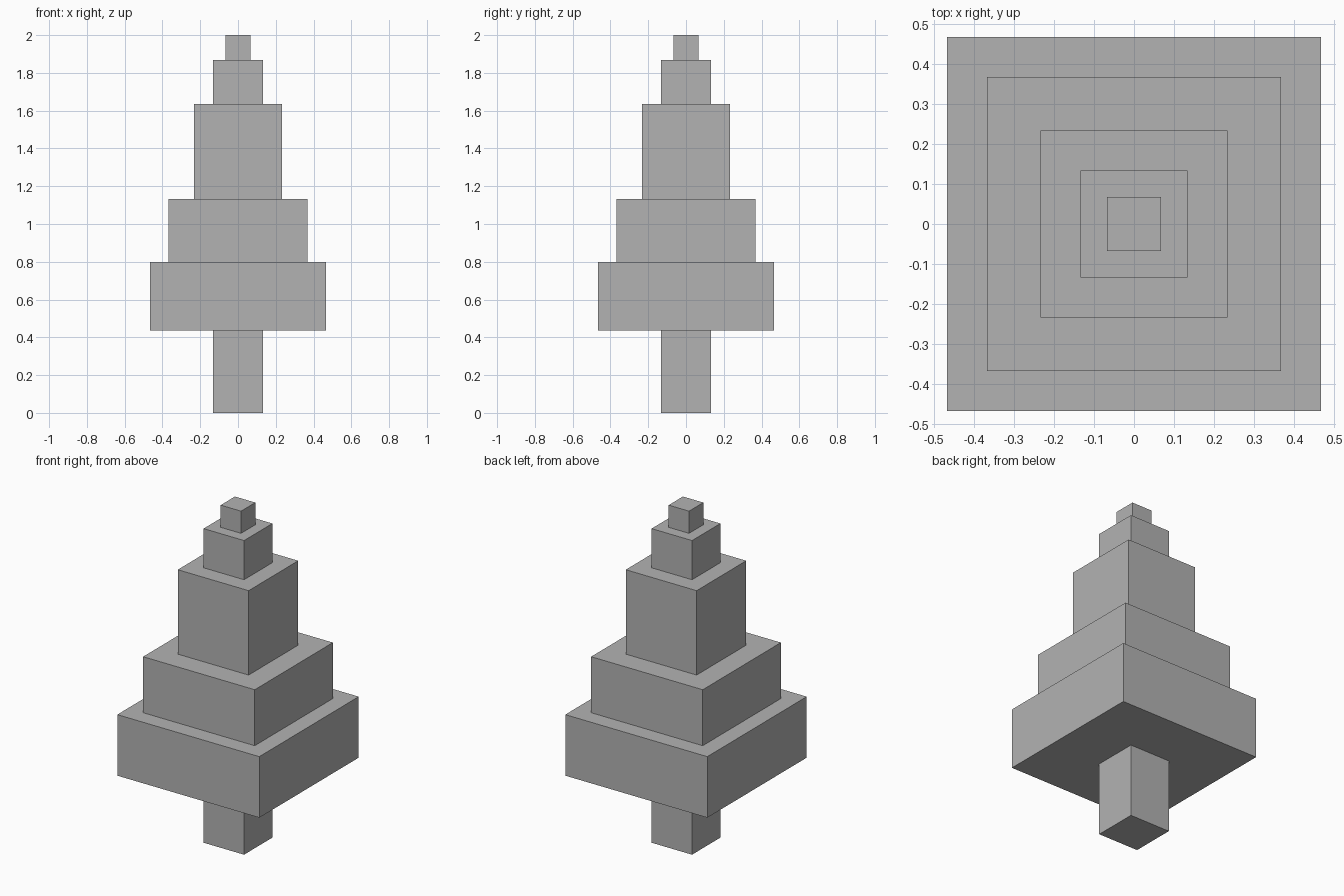
import bpy

# Remove the default cube
cube = bpy.data.objects.get("Cube")
if cube:
    bpy.data.objects.remove(cube, do_unlink=True)

# Single plain grey
grey = bpy.data.materials.new("plain_grey")
grey.use_nodes = True
colour = (0.45, 0.45, 0.45, 1.0)
grey.diffuse_color = colour
grey.node_tree.nodes["Principled BSDF"].inputs["Base Color"].default_value = colour


def add_block(name, half_width, bottom, top):
    """Square block centred on the vertical axis."""
    bpy.ops.mesh.primitive_cube_add(size=1, location=(0, 0, (bottom + top) / 2))
    block = bpy.context.object
    block.name = name
    block.scale = (half_width * 2, half_width * 2, top - bottom)
    bpy.ops.object.transform_apply(location=False, rotation=False, scale=True)
    block.data.materials.append(grey)


# Trunk and stacked foliage tiers: name, half width, top height
parts = [
    ("trunk", 0.133, 0.437),
    ("lowest_tier", 0.467, 0.8),
    ("lower_tier", 0.367, 1.133),
    ("middle_tier", 0.233, 1.635),
    ("upper_tier", 0.133, 1.868),
    ("tip", 0.067, 2.0),
]
bottom = 0.0
for name, half_width, top in parts:
    add_block(name, half_width, bottom, top)
    bottom = top
